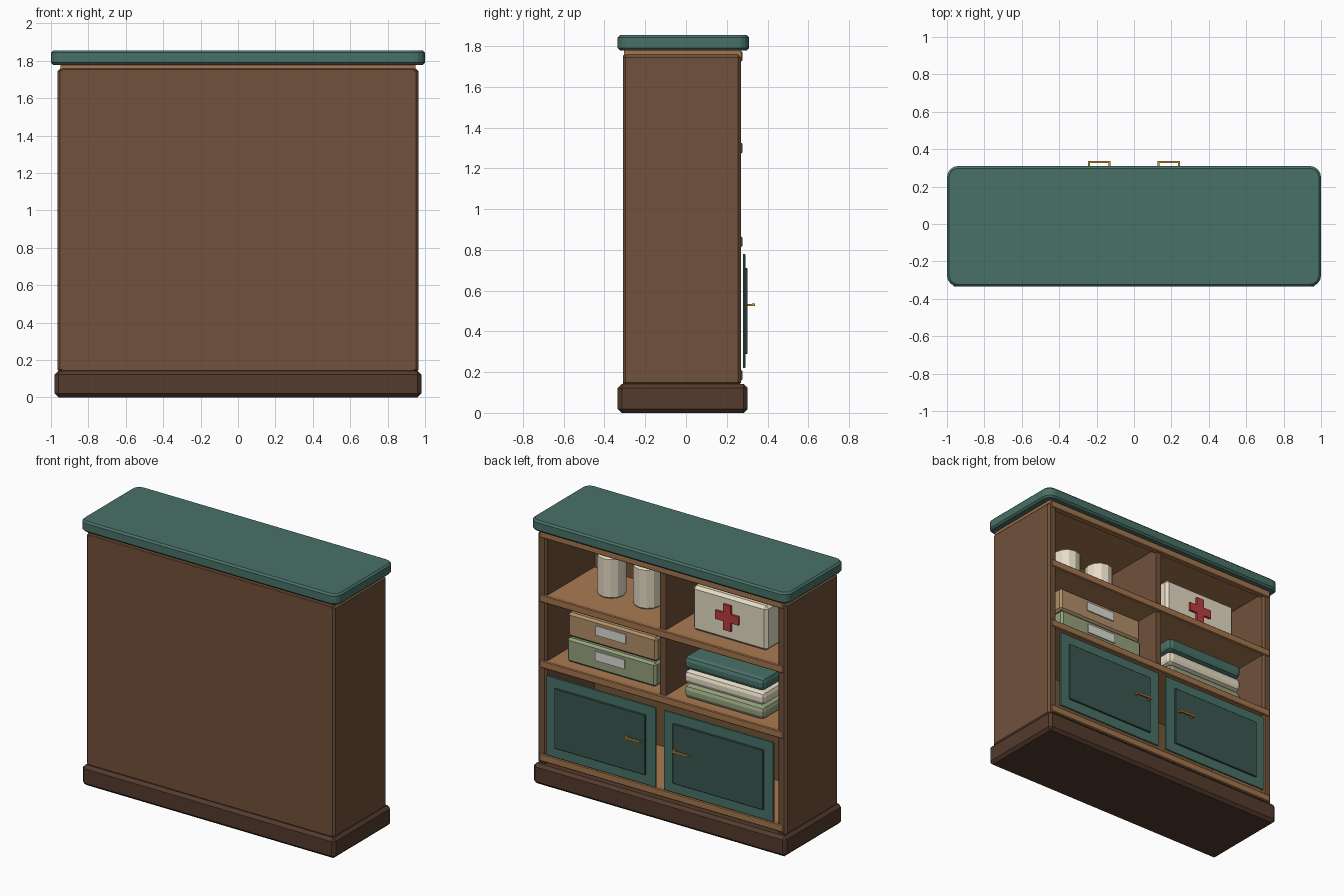
import bpy, bmesh
from math import pi, cos, sin

if "Cube" in bpy.data.objects:
    bpy.data.objects.remove(bpy.data.objects["Cube"])


def material(name, *rgb):
    m = bpy.data.materials.new(name)
    m.diffuse_color = [c ** 2.2 for c in rgb] + [1]
    m.use_nodes = True
    m.node_tree.nodes["Principled BSDF"].inputs["Base Color"].default_value = m.diffuse_color
    return m


TEAL = material("teal_paint", 0.29, 0.44, 0.405)
DEEP = material("deep_teal", 0.24, 0.34, 0.32)
WOOD = material("brown_wood", 0.44, 0.32, 0.24)
DARK = material("dark_wood", 0.33, 0.24, 0.19)
BACK = material("shadow_wood", 0.45, 0.34, 0.23)
TAN = material("tan_wood", 0.66, 0.48, 0.33)
RAIL = material("rail_wood", 0.64, 0.46, 0.31)
BRASS = material("brass", 0.80, 0.56, 0.25)
CREAM = material("cream", 0.90, 0.86, 0.77)
SAGE = material("sage", 0.58, 0.63, 0.49)
CARD = material("cardboard", 0.69, 0.56, 0.41)
PAPER = material("paper", 0.86, 0.86, 0.84)
RED = material("red", 0.72, 0.25, 0.25)


def finish(name, bm, mat, bevel=0, segments=1):
    bmesh.ops.recalc_face_normals(bm, faces=bm.faces)
    me = bpy.data.meshes.new(name)
    bm.to_mesh(me)
    bm.free()
    ob = bpy.data.objects.new(name, me)
    bpy.context.collection.objects.link(ob)
    me.materials.append(mat)
    if bevel:
        mod = ob.modifiers.new("bevel", "BEVEL")
        mod.width, mod.segments = bevel, segments
        mod.limit_method = "ANGLE"
        mod.angle_limit = 0.9
    return ob


def box(name, x, y, z, mat, bevel=0, segments=1):
    """Box from (min, max) ranges."""
    bm = bmesh.new()
    bmesh.ops.create_cube(bm, size=1)
    for v in bm.verts:
        v.co = [(r[0] + r[1]) / 2 + c * (r[1] - r[0]) for r, c in zip((x, y, z), v.co)]
    return finish(name, bm, mat, bevel, segments)


def prism(name, points, direction, mat, bevel=0):
    """Flat polygon pushed along a direction."""
    bm = bmesh.new()
    face = bm.faces.new([bm.verts.new(p) for p in points])
    ext = bmesh.ops.extrude_face_region(bm, geom=[face])
    new = [g for g in ext["geom"] if isinstance(g, bmesh.types.BMVert)]
    bmesh.ops.translate(bm, verts=new, vec=direction)
    return finish(name, bm, mat, bevel)


# Countertop with rounded corners
R, STEPS = 0.06, 4
outline = []
for i, (cx, cy) in enumerate([(0.94, 0.25), (-0.94, 0.25), (-0.94, -0.275), (0.94, -0.275)]):
    for k in range(STEPS + 1):
        a = (i + k / STEPS) * pi / 2
        outline.append((cx + R * cos(a), cy + R * sin(a), 1.778))
prism("countertop", outline, (0, 0, 0.077), TEAL, 0.012)

# Carcass
box("plinth", (-0.98, 0.98), (-0.335, 0.303), (0, 0.142), DARK, 0.02)
box("under_top_trim", (-0.95, 0.95), (-0.305, 0.268), (1.75, 1.785), RAIL)
box("back_panel", (-0.945, 0.945), (-0.31, -0.27), (0.14, 1.758), WOOD, 0.005)
box("back_lining", (-0.90, 0.90), (-0.272, -0.262), (0.15, 1.755), BACK)
for s, side in ((1, "right"), (-1, "left")):
    box(side + "_side", sorted((s * 0.895, s * 0.965)), (-0.31, 0.27), (0.135, 1.758), WOOD, 0.014)
box("divider", (-0.022, 0.022), (-0.27, 0.255), (0.86, 1.755), WOOD)

# Shelves with front rails
for name, z in (("floor", 0.185), ("lower_shelf", 0.84), ("upper_shelf", 1.30)):
    box(name, (-0.90, 0.90), (-0.27, 0.26), (z - 0.025, z + 0.023), TAN)
    box(name + "_rail", (-0.945, 0.945), (0.235, 0.277), (z - 0.026, z + 0.025), RAIL, 0.005)
box("top_rail", (-0.945, 0.945), (0.235, 0.277), (1.725, 1.775), RAIL, 0.005)

# Doors with inset panels and bar handles
for s, side in ((1, "right"), (-1, "left")):
    box(side + "_door", sorted((s * 0.03, s * 0.882)), (0.279, 0.291), (0.22, 0.78), TEAL, 0.003)
    box(side + "_door_panel", sorted((s * 0.107, s * 0.81)), (0.289, 0.303), (0.29, 0.71), DEEP, 0.003)
    box(side + "_handle", sorted((s * 0.125, s * 0.245)), (0.325, 0.338), (0.524, 0.536), BRASS)
    for n, x in enumerate((0.13, 0.24)):
        box(f"{side}_handle_post_{n}", sorted((s * x - 0.005, s * x + 0.005)),
            (0.30, 0.33), (0.525, 0.535), BRASS)

# Canisters on the upper shelf
for n, (x, y) in enumerate([(0.58, -0.005), (0.30, -0.005)]):
    ring = [(x + 0.093 * cos(k * pi / 6), y + 0.093 * sin(k * pi / 6), 1.322) for k in range(12)]
    prism(f"canister_{n}", ring, (0, 0, 0.29), CREAM, 0.012)

# First aid box with cross
box("aid_box", (-0.735, -0.155), (-0.13, 0.155), (1.322, 1.635), CREAM, 0.02)
A, B = 0.03, 0.09
cross = []
for k in range(4):
    c, s = (1, 0, -1, 0)[k], (0, 1, 0, -1)[k]
    for px, pz in ((B, -A), (B, A), (A, A)):
        cross.append((-0.435 + px * c - pz * s, 0.15, 1.487 + px * s + pz * c))
prism("aid_cross", cross, (0, 0.02, 0), RED)

# Stacked storage boxes with labels
for n, (z, y, mat) in enumerate([(0.864, 0.195, SAGE), (1.037, 0.185, CARD)]):
    box(f"storage_box_{n}", (0.10, 0.79), (-0.17, y), (z, z + 0.168), mat, 0.015)
    box(f"storage_label_{n}", (0.335, 0.565), (y - 0.01, y + 0.008), (z + 0.07, z + 0.135), PAPER)

# Folded blankets
for n, mat in enumerate((SAGE, CREAM, TEAL)):
    z = 0.864 + n * 0.1
    box(f"blanket_{n}", (-0.75, -0.13), (-0.15, 0.215), (z, z + 0.09), mat, 0.03, 2)
